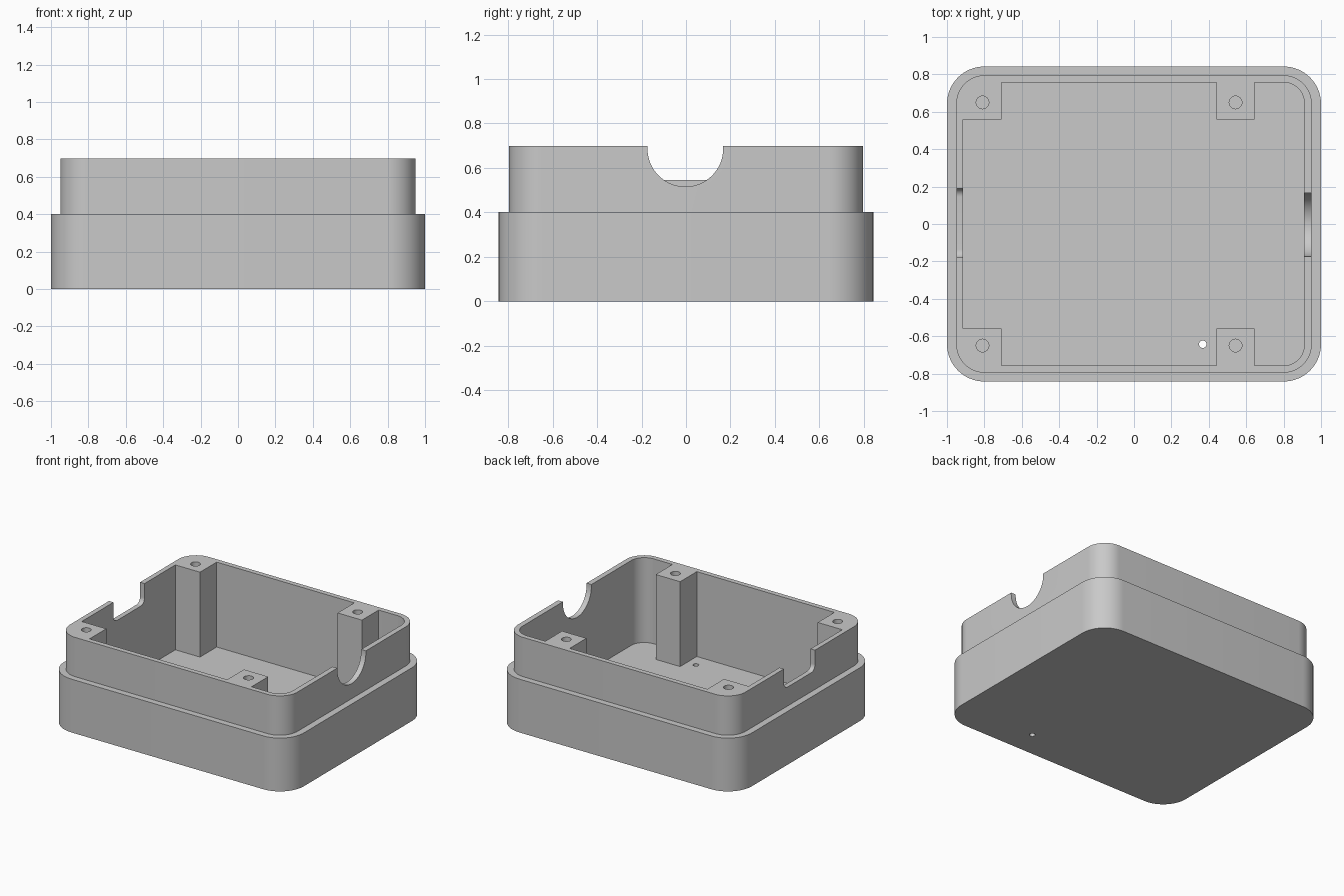
import bpy, bmesh
from math import sin, cos, radians

if "Cube" in bpy.data.objects:
    bpy.data.objects.remove(bpy.data.objects["Cube"])

grey = bpy.data.materials.new("grey_plastic")
grey.diffuse_color = (0.585, 0.585, 0.585, 1)
grey.use_nodes = True
grey.node_tree.nodes["Principled BSDF"].inputs["Base Color"].default_value = grey.diffuse_color


def arc(cx, cy, r, a0, a1, n=16):
    return [(cx + r * cos(radians(a0 + (a1 - a0) * i / n)),
             cy + r * sin(radians(a0 + (a1 - a0) * i / n))) for i in range(n + 1)]


def rounded_rect(hx, hy, r):
    return (arc(hx - r, hy - r, r, 0, 90) + arc(r - hx, hy - r, r, 90, 180)
            + arc(r - hx, r - hy, r, 180, 270) + arc(hx - r, r - hy, r, 270, 360))


def prism(name, outline, lo, hi, along_x=False):
    """Extrude an outline along z, or a (y, z) outline along x."""
    bm = bmesh.new()
    place = (lambda p, d: (d, p[0], p[1])) if along_x else (lambda p, d: (p[0], p[1], d))
    face = bm.faces.new([bm.verts.new(place(p, lo)) for p in outline])
    new = bmesh.ops.extrude_face_region(bm, geom=[face])["geom"]
    shift = (hi - lo, 0, 0) if along_x else (0, 0, hi - lo)
    bmesh.ops.translate(bm, vec=shift, verts=[g for g in new if isinstance(g, bmesh.types.BMVert)])
    bmesh.ops.recalc_face_normals(bm, faces=bm.faces)
    mesh = bpy.data.meshes.new(name)
    bm.to_mesh(mesh)
    bm.free()
    mesh.materials.append(grey)
    ob = bpy.data.objects.new(name, mesh)
    bpy.context.collection.objects.link(ob)
    return ob


def combine(target, tool, operation):
    mod = target.modifiers.new(operation, 'BOOLEAN')
    mod.operation, mod.object, mod.solver = operation, tool, 'EXACT'
    bpy.context.view_layer.objects.active = target
    bpy.ops.object.modifier_apply(modifier=mod.name)
    bpy.data.objects.remove(tool)


FLOOR, STEP, TOP = 0.058, 0.402, 0.698

# Outer shell: wide base with a narrower lip
box = prism("enclosure_box", rounded_rect(1.0, 0.842, 0.2), 0, STEP)
combine(box, prism("lip", rounded_rect(0.95, 0.795, 0.15), 0.2, TOP), 'UNION')

# Cavity outline, leaving four square screw posts standing
half = [(-0.913, 0.558), (-0.708, 0.558), (-0.708, 0.757), (0.44, 0.757),
        (0.44, 0.558), (0.643, 0.558), (0.643, 0.757)] + arc(0.80, 0.647, 0.11, 90, 0)
cavity = half + [(x, -y) for x, y in reversed(half)]
combine(box, prism("cavity", cavity, FLOOR, 1.0), 'DIFFERENCE')

# Blind screw holes in the posts
for x in (-0.81, 0.543):
    for y in (-0.65, 0.65):
        hole = prism("screw_hole", arc(x, y, 0.034, 0, 348.75, 31), 0.4, 1.0)
        combine(box, hole, 'DIFFERENCE')

# Small hole through the floor
combine(box, prism("floor_hole", arc(0.368, -0.643, 0.02, 0, 345, 23), -0.1, 0.3), 'DIFFERENCE')

# Round cable notch on the right
notch = [(-0.173, 1.0)] + arc(-0.003, 0.686, 0.17, 180, 360, 32) + [(0.167, 1.0)]
combine(box, prism("round_notch", notch, 0.8, 1.1, True), 'DIFFERENCE')

# Flat-bottomed notch with rounded corners on the left
notch = ([(-0.18, 1.0)] + arc(-0.135, 0.59, 0.045, 180, 270, 10)
         + arc(0.145, 0.59, 0.045, 270, 360, 10) + [(0.19, 1.0)])
combine(box, prism("flat_notch", notch, -1.1, -0.8, True), 'DIFFERENCE')

# Smooth curves, crisp edges
bpy.ops.object.select_all(action='DESELECT')
box.select_set(True)
bpy.context.view_layer.objects.active = box
bpy.ops.object.shade_smooth_by_angle(angle=radians(30))
